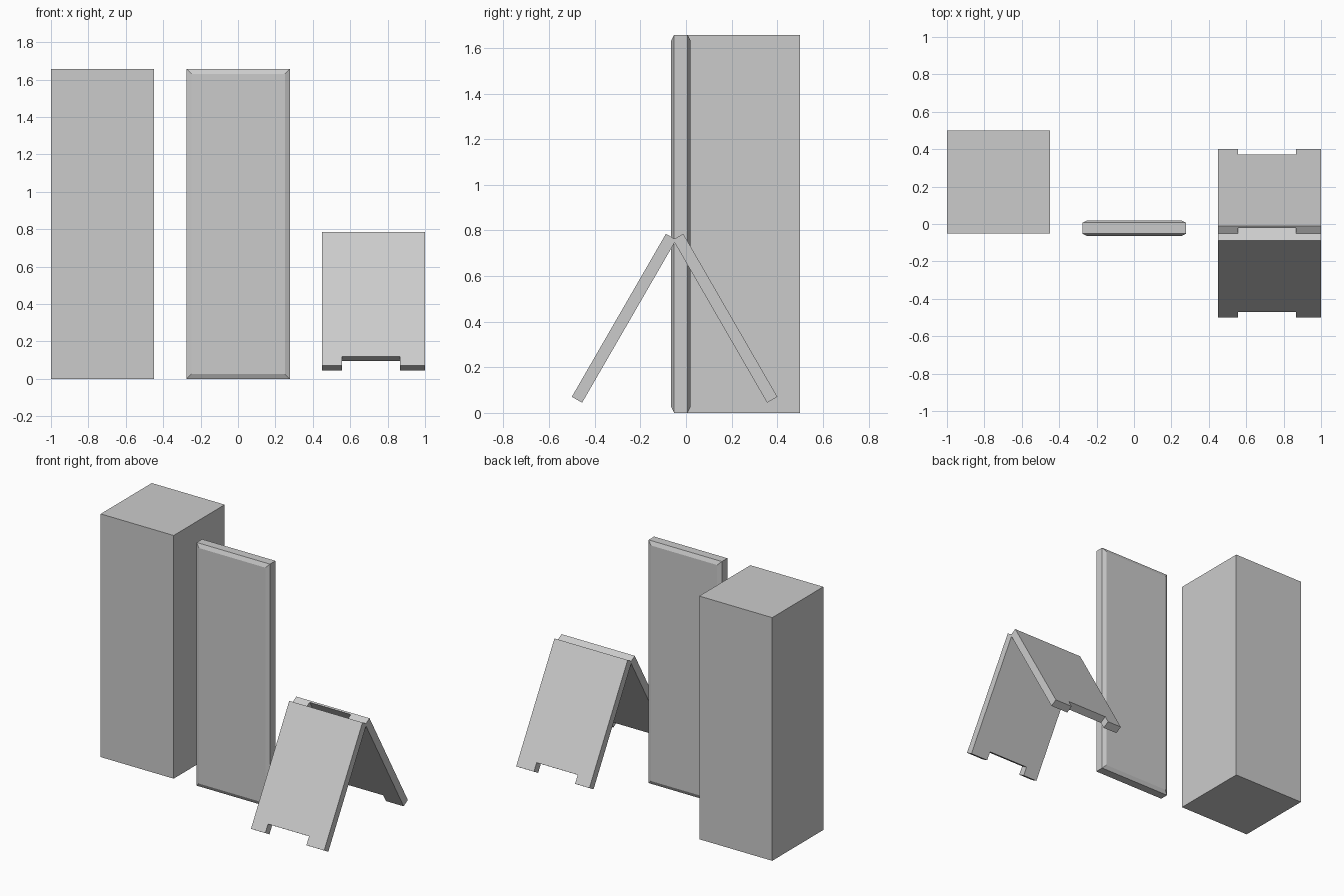
import bpy, bmesh
from mathutils import Vector

if "Cube" in bpy.data.objects:
    bpy.data.objects.remove(bpy.data.objects["Cube"])


def prism(name, profile, offset):
    """Extrude a flat outline of 3D points along an offset vector."""
    bm = bmesh.new()
    face = bm.faces.new([bm.verts.new(p) for p in profile])
    ext = bmesh.ops.extrude_face_region(bm, geom=[face], use_keep_orig=True)
    moved = [g for g in ext["geom"] if isinstance(g, bmesh.types.BMVert)]
    bmesh.ops.translate(bm, vec=Vector(offset), verts=moved)
    bmesh.ops.recalc_face_normals(bm, faces=bm.faces)
    mesh = bpy.data.meshes.new(name)
    bm.to_mesh(mesh)
    bm.free()
    obj = bpy.data.objects.new(name, mesh)
    bpy.context.collection.objects.link(obj)
    return obj


H = 1.657

# Tall square pillar
prism("pillar", [(-1, -0.05, 0), (-0.45, -0.05, 0), (-0.45, 0.5, 0), (-1, 0.5, 0)], (0, 0, H))

# Upright board with chamfered front and back edges: stacked rectangles
bm = bmesh.new()
rings = []
for y, inset in ((-0.065, 0.026), (-0.052, 0), (0.007, 0), (0.02, 0.026)):
    x0, x1, z0, z1 = -0.275 + inset, 0.277 - inset, inset, H - inset
    rings.append([bm.verts.new((x, y, z)) for x, z in ((x0, z0), (x1, z0), (x1, z1), (x0, z1))])
for a, b in zip(rings, rings[1:]):
    for i in range(4):
        j = (i + 1) % 4
        bm.faces.new((a[i], a[j], b[j], b[i]))
bm.faces.new(rings[0])
bm.faces.new(rings[-1])
bmesh.ops.recalc_face_normals(bm, faces=bm.faces)
mesh = bpy.data.meshes.new("upright_board")
bm.to_mesh(mesh)
bm.free()
bpy.context.collection.objects.link(bpy.data.objects.new("upright_board", mesh))

# Two leaning leaves of the folding sign, each with a foot cut-out
L, NOTCH, T = 0.825, 0.058, 0.052
X0, XA, XB, X1 = 0.448, 0.556, 0.866, 1.0
outline = [(X0, 0), (X1, 0), (X1, L), (XB, L), (XB, L - NOTCH),
           (XA, L - NOTCH), (XA, L), (X0, L)]


def leaf(name, side):
    pts = [(x, -0.05 + side * (0.038 + 0.5 * u), 0.785 - 0.866 * u) for x, u in outline]
    return prism(name, pts, (0, -side * 0.866 * T, -0.5 * T))


leaf("front_leaf", -1)
back = leaf("back_leaf", 1)

# Small hinge slot at the top of the back leaf
slot = prism("slot_cutter", [(XA, y, z) for y, z in
             ((-0.075, 0.777), (0.0055, 0.731), (-0.028, 0.789), (-0.075, 0.82))],
             (XB - XA, 0, 0))
slot.hide_render = True
slot.hide_viewport = True
cut = back.modifiers.new("hinge_slot", 'BOOLEAN')
cut.operation = 'DIFFERENCE'
cut.solver = 'EXACT'
cut.object = slot
